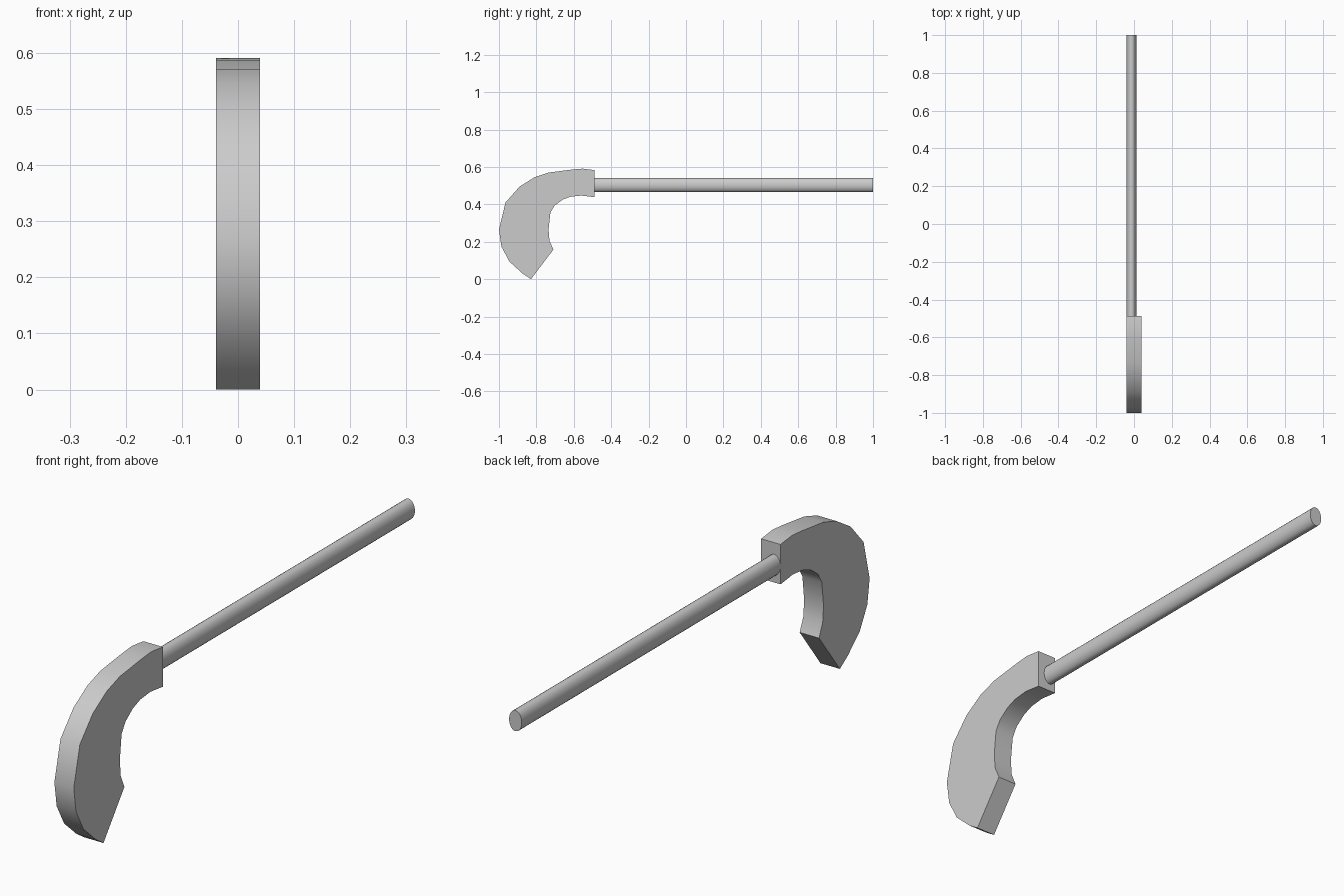
import bpy, bmesh, math
from mathutils import Matrix

cube = bpy.data.objects.get("Cube")
if cube:
    bpy.data.objects.remove(cube)

# Single grey finish
grey = bpy.data.materials.new("plain grey")
grey.use_nodes = True
colour = (0.6, 0.6, 0.6, 1)
grey.diffuse_color = colour
grey.node_tree.nodes["Principled BSDF"].inputs["Base Color"].default_value = colour


def finish(name, bm):
    bmesh.ops.recalc_face_normals(bm, faces=bm.faces)
    mesh = bpy.data.meshes.new(name)
    bm.to_mesh(mesh)
    bm.free()
    obj = bpy.data.objects.new(name, mesh)
    bpy.context.collection.objects.link(obj)
    mesh.materials.append(grey)
    bpy.ops.object.select_all(action="DESELECT")
    obj.select_set(True)
    bpy.context.view_layer.objects.active = obj
    bpy.ops.object.shade_smooth_by_angle(angle=math.radians(32))
    return obj


# Curved handle: side profile (y, z) extruded across the width
outer = [(-0.488, 0.583), (-0.553, 0.591), (-0.61, 0.586), (-0.735, 0.57),
         (-0.81, 0.545), (-0.89, 0.495), (-0.965, 0.41), (-1.0, 0.265),
         (-0.987, 0.174), (-0.944, 0.094), (-0.874, 0.03), (-0.829, 0.0)]
inner = [(-0.709, 0.158), (-0.73, 0.206), (-0.735, 0.265), (-0.725, 0.356),
         (-0.703, 0.393), (-0.66, 0.425), (-0.618, 0.441), (-0.559, 0.447),
         (-0.488, 0.438)]
half_width = 0.039
bm = bmesh.new()
face = bm.faces.new([bm.verts.new((-half_width, y, z)) for y, z in outer + inner])
side = bmesh.ops.extrude_face_region(bm, geom=[face])["geom"]
bmesh.ops.translate(bm, vec=(2 * half_width, 0, 0),
                    verts=[v for v in side if isinstance(v, bmesh.types.BMVert)])
finish("curved_handle", bm)

# Shaft: oval rod set off-centre, reaching slightly into the handle
start, end = -0.5, 1.0
bm = bmesh.new()
bmesh.ops.create_cone(bm, cap_ends=True, segments=24, radius1=1, radius2=1, depth=1)
bmesh.ops.transform(bm, verts=bm.verts, matrix=(
    Matrix.Translation((-0.0135, (start + end) / 2, 0.503))
    @ Matrix.Diagonal((0.0255, end - start, 0.0375, 1))
    @ Matrix.Rotation(math.pi / 2, 4, "X")))
finish("shaft", bm)
